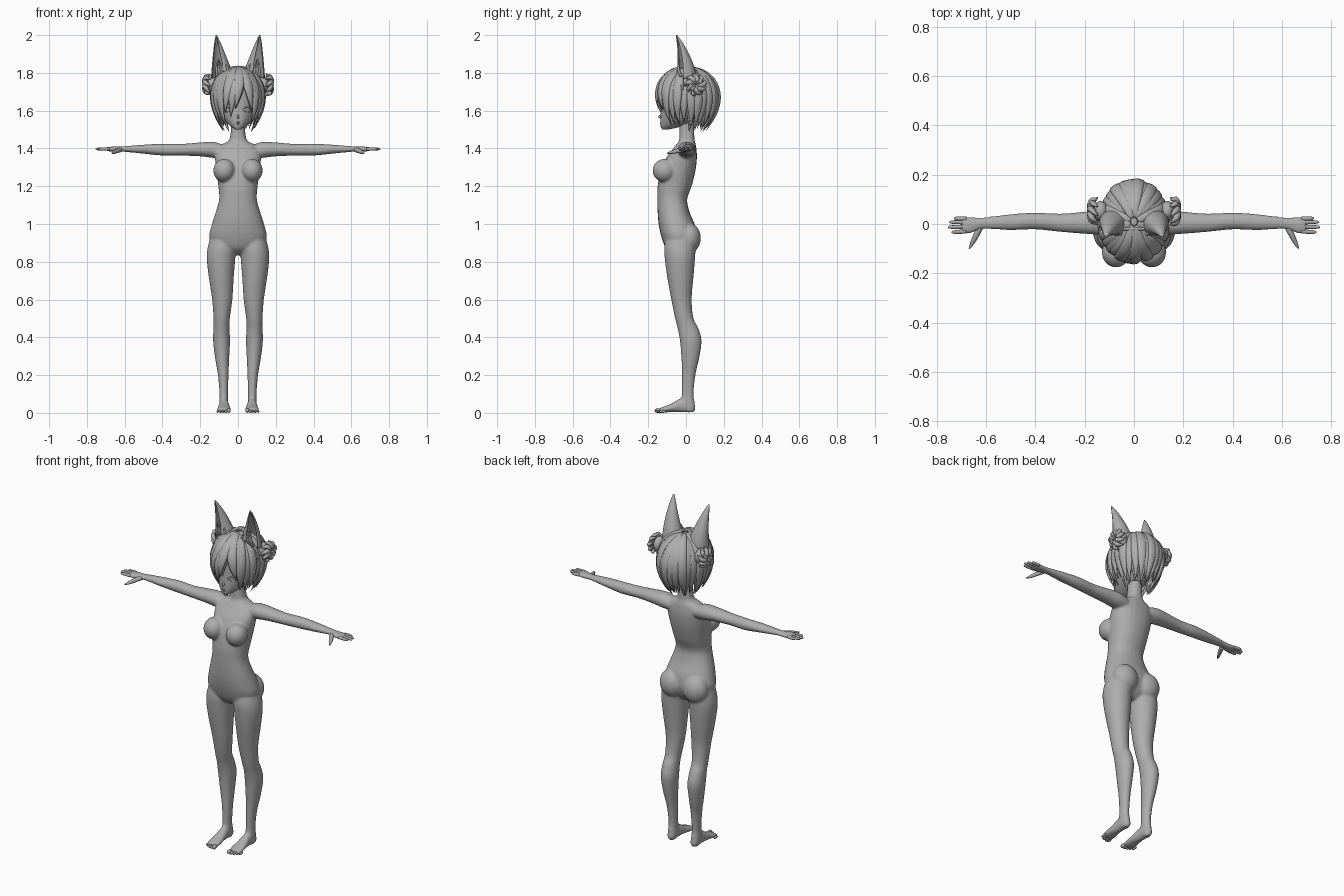
import bpy, bmesh, math, random
from math import sin, cos, pi, radians
from mathutils import Vector, Matrix

random.seed(4)
cube = bpy.data.objects.get("Cube")
if cube:
    bpy.data.objects.remove(cube)

grey = bpy.data.materials.new("plain grey")
grey.use_nodes = True
COLOUR = (0.42, 0.42, 0.42, 1)
grey.diffuse_color = COLOUR
grey.node_tree.nodes["Principled BSDF"].inputs["Base Color"].default_value = COLOUR


def finish(name, bm):
    """Turn a bmesh into a smooth, coloured object."""
    bmesh.ops.recalc_face_normals(bm, faces=bm.faces[:])
    mesh = bpy.data.meshes.new(name)
    bm.to_mesh(mesh)
    bm.free()
    mesh.materials.append(grey)
    for p in mesh.polygons:
        p.use_smooth = True
    ob = bpy.data.objects.new(name, mesh)
    bpy.context.scene.collection.objects.link(ob)
    return ob


def catmull(a, b, c, d, t):
    return 0.5 * (2 * b + (c - a) * t + (2 * a - 5 * b + 4 * c - d) * t * t
                  + (3 * b - a - 3 * c + d) * t ** 3)


def skin(bm, sections, n=16, sub=3, power=1.0):
    """Skin smooth closed sections, each a centre and two half-axis vectors."""
    last = len(sections) - 1
    dense = []
    for i in range(last):
        quad = [sections[min(max(i + k, 0), last)] for k in (-1, 0, 1, 2)]
        for s in range(sub):
            dense.append([catmull(*(q[j] for q in quad), s / sub) for j in range(3)])
    dense.append(sections[-1])
    rings = []
    for c, u, v in dense:
        ring = []
        for k in range(n):
            ca, sa = cos(2 * pi * k / n), sin(2 * pi * k / n)
            ca = math.copysign(abs(ca) ** power, ca)
            sa = math.copysign(abs(sa) ** power, sa)
            ring.append(bm.verts.new(c + u * ca + v * sa))
        rings.append(ring)
    for r, q in zip(rings, rings[1:]):
        for k in range(n):
            bm.faces.new((r[k], r[(k + 1) % n], q[(k + 1) % n], q[k]))
    bm.faces.new(rings[0])
    bm.faces.new(rings[-1])


def loft(bm, axis, rows, side=1, n=24, power=1.0):
    """Loft along an axis; a row is position, then low and high on the other two axes."""
    order = {"x": (0, 1, 2), "y": (1, 0, 2), "z": (2, 0, 1)}[axis]
    sections = []
    for t, a0, a1, b0, b1 in rows:
        c, u, v = Vector(), Vector(), Vector()
        c[order[0]], c[order[1]], c[order[2]] = t, (a0 + a1) / 2, (b0 + b1) / 2
        u[order[1]], v[order[2]] = (a1 - a0) / 2, (b1 - b0) / 2
        c.x *= side
        sections.append((c, u, v))
    skin(bm, sections, n, 3, power)


def ball(bm, centre, radii, seg=24):
    m = Matrix.Translation(centre) @ Matrix.Diagonal((*radii, 1))
    bmesh.ops.create_uvsphere(bm, u_segments=seg, v_segments=seg // 2, radius=1, matrix=m)


def tube(bm, points, radii, n=8):
    pts = [Vector(p) for p in points]
    sections = []
    for i, p in enumerate(pts):
        d = (pts[min(i + 1, len(pts) - 1)] - pts[max(i - 1, 0)]).normalized()
        u = d.cross(Vector((0.1, 0.2, 1))).normalized()
        sections.append((p, u * radii[i], d.cross(u) * radii[i]))
    skin(bm, sections, n)


# Body: torso and limbs fused into one skin
body = bmesh.new()
torso = [(.835, .05, -.06, .0), (.87, .12, -.105, .035), (.93, .152, -.13, .055),
         (1.0, .138, -.145, .045), (1.06, .119, -.15, .02), (1.13, .1, -.152, .006),
         (1.2, .104, -.15, .03), (1.28, .115, -.135, .05), (1.35, .122, -.105, .058),
         (1.39, .118, -.075, .056), (1.42, .09, -.052, .052), (1.45, .044, -.036, .045),
         (1.56, .037, -.034, .042)]
loft(body, "z", [(z, -w, w, f, b) for z, w, f, b in torso], power=0.9)
leg = [(.95, .025, .14, -.1, .04), (.88, .01, .16, -.115, .05), (.82, .014, .166, -.113, .048),
       (.72, .022, .155, -.1, .04), (.6, .03, .137, -.078, .03), (.5, .043, .13, -.058, .04),
       (.45, .045, .13, -.045, .065), (.38, .042, .132, -.032, .083),
       (.28, .047, .12, -.024, .068), (.2, .05, .106, -.022, .05), (.1, .053, .098, -.022, .04),
       (.06, .051, .1, -.03, .046), (.02, .053, .097, -.02, .05), (.003, .06, .09, 0, .04)]
foot = [(.045, .057, .093, .012, .04), (.02, .051, .099, .003, .07), (-.03, .048, .1, .003, .076),
        (-.07, .042, .106, .005, .053), (-.11, .037, .11, .002, .036), (-.142, .038, .108, .002, .024)]
arm = [(.08, -.04, .05, 1.35, 1.42), (.13, -.044, .055, 1.35, 1.435), (.2, -.04, .05, 1.358, 1.432),
       (.3, -.032, .042, 1.362, 1.424), (.4, -.022, .046, 1.362, 1.425),
       (.5, -.025, .04, 1.372, 1.42), (.6, -.02, .028, 1.382, 1.412),
       (.63, -.024, .026, 1.382, 1.41), (.66, -.037, .029, 1.382, 1.41),
       (.69, -.039, .028, 1.386, 1.408), (.7, -.036, .025, 1.389, 1.405)]
for side in (1, -1):
    loft(body, "z", leg, side)
    loft(body, "y", foot, side)
    loft(body, "x", arm, side)
    ball(body, (side * .073, -.114, 1.283), (.058, .063, .062))
    ball(body, (side * .075, .015, .925), (.074, .064, .08))
body_ob = finish("body", body)
remesh = body_ob.modifiers.new("fuse", "REMESH")
remesh.mode, remesh.voxel_size, remesh.use_smooth_shade = "VOXEL", 0.006, True
soften = body_ob.modifiers.new("soften", "SMOOTH")
soften.factor, soften.iterations = 0.5, 8

# Fingers, thumbs and toes
fingers = [(-.03, .74), (-.011, .755), (.007, .75), (.021, .73)]
for side, word in ((1, "left"), (-1, "right")):
    bm = bmesh.new()
    for y, tip in fingers:
        xs = (.68, (.7 + tip) / 2, tip - .006, tip)
        tube(bm, [(side * x, y * (1 + (x - .68) * 2), 1.397) for x in xs], (.009, .008, .006, .002))
    tube(bm, [(side * x, y, z) for x, y, z in
              ((.622, -.008, 1.393), (.64, -.045, 1.387), (.655, -.075, 1.38), (.668, -.1, 1.375))],
         (.013, .012, .009, .003))
    finish(word + "_fingers", bm)
    bm = bmesh.new()
    for k in range(5):
        size = .0125 if k == 0 else .0095 - k * .0006
        ball(bm, (side * (.049 + k * .0145), -.148 + k * k * .0015, size), (size * .85, .019, size), 12)
    finish(word + "_toes", bm)

# Head with small facial features
bm = bmesh.new()
head = [(1.5, .012, -.125, -.095), (1.515, .036, -.134, -.03), (1.545, .068, -.136, .05),
        (1.585, .09, -.134, .09), (1.64, .104, -.132, .12), (1.7, .11, -.13, .13),
        (1.76, .098, -.11, .12), (1.8, .06, -.06, .08), (1.815, .02, -.02, .03)]
loft(bm, "z", [(z, -w, w, f, b) for z, w, f, b in head])
ball(bm, (0, -.134, 1.568), (.007, .012, .011), 12)
finish("head", bm)
bm = bmesh.new()
for z, r in ((1.538, .004), (1.532, .0045)):
    tube(bm, [(x, -.134 + abs(x) * .3, z) for x in (-.016, -.008, 0, .008, .016)], (.001, r, r, r, .001))
for side in (1, -1):
    for lift, r in ((.014, .004), (-.013, .0025)):
        arc = [(side * (.05 + .026 * k), -.113 + .018 * k, 1.605 + lift * (1 - k * k))
               for k in (-1, -.5, 0, .5, 1)]
        tube(bm, arc, (.001, r, r, r, .001))
finish("lips_and_eyelids", bm)

# Hair: a scalp shell covered by layered locks
CROWN = Vector((0, .01, 1.667))


def hair_point(a, phi, k):
    if phi < pi / 2:
        f, h = sin(phi), .162 * cos(phi)
    else:
        f, h = 1 - .35 * (phi - pi / 2) ** 2, -.162 * (phi - pi / 2)
    return CROWN + Vector((.134 * f * sin(a) * k, -.16 * f * cos(a) * k, h * (k if h > 0 else 1)))


def lock(bm, a, end, k, width, sweep):
    sections = []
    steps = 9
    for i in range(steps + 1):
        t = i / steps
        phi = .12 + (end - .12) * t
        ang = a + sweep * t * t
        w = width * sin(pi * (t * .65 + .12)) * (1 - t ** 4) + .001
        out = Vector((sin(ang), -cos(ang), max(cos(phi), 0))).normalized()
        lift = 1 + .02 * sin(pi * t)
        sections.append((hair_point(ang, phi, k * lift),
                         Vector((cos(ang), sin(ang), 0)) * w, out * (w * .4 + .001)))
    skin(bm, sections, 8, 2)


bm = bmesh.new()
ball(bm, CROWN, (.127, .15, .156), 32)
bare = [v for v in bm.verts if v.co.z < 1.55 or (v.co.y < -.02 and v.co.z < 1.69)]
bmesh.ops.delete(bm, geom=bare, context="VERTS")
finish("scalp_hair", bm)
bm = bmesh.new()
for count, k in ((28, 1.0), (24, .94)):
    for i in range(count):
        a = -pi + 2 * pi * (i + .5) / count
        turn = abs(a)
        if turn < radians(38):
            end = 1.95 if a > 0 else 2.12      # fringe, longer over the right eye
            sweep = -.22 if a < .25 else .25
        elif turn < radians(85):
            end, sweep = 2.45, math.copysign(.05, -a)
        else:
            end, sweep = 2.58, random.uniform(-.1, .1)
        end += random.uniform(-.1, .1)
        lock(bm, a, end, k * random.uniform(.97, 1.03), .029, sweep)
finish("hair_locks", bm)

# Hair band arching over the crown
bm = bmesh.new()
arch = [radians(d) for d in range(-75, 76, 15)]
tube(bm, [(.145 * sin(d), -.02, 1.667 + .165 * cos(d)) for d in arch], [.006] * len(arch))
finish("hair_band", bm)

for side, word in ((1, "left"), (-1, "right")):
    # Curled side bun
    bm = bmesh.new()
    hub = Vector((side * .135, .052, 1.738))
    ball(bm, hub, (.03, .042, .045), 16)
    for ring, count in ((1.0, 9), (.55, 6)):
        for i in range(count):
            g = 2 * pi * i / count + ring
            path = []
            for out, reach, twist in ((.028, .01, 0), (.042, .026, .25), (.034, .045, .55), (.012, .056, .9)):
                r = reach * ring * random.uniform(.9, 1.1)
                path.append(hub + Vector((side * (out + .006 * (1 - ring)),
                                          r * cos(g + twist), r * sin(g + twist))))
            tube(bm, path, (.006, .014 * ring, .012 * ring, .002))
    finish(word + "_hair_bun", bm)

    # Pointed ear: a cupped sheet open towards the front
    bm = bmesh.new()
    rows, cols = 14, 20
    grid = []
    for i in range(rows + 1):
        t = i / rows
        r = .06 * (1 - t) ** .85 + .0008
        c = Vector((.08 + .035 * t, .002 - .052 * t * t, 1.77 + .229 * t))
        line = []
        for j in range(cols + 1):
            g = radians(-60) + radians(42) + radians(276) * j / cols
            line.append(bm.verts.new((side * (c.x + r * cos(g)), c.y + r * .92 * sin(g), c.z)))
        grid.append(line)
    for p, q in zip(grid, grid[1:]):
        for j in range(cols):
            bm.faces.new((p[j], p[j + 1], q[j + 1], q[j]))
    ear = finish(word + "_ear", bm)
    shell = ear.modifiers.new("thickness", "SOLIDIFY")
    shell.thickness, shell.offset = .005, 0

    # Fur tufts inside the ear
    bm = bmesh.new()
    for i in range(6):
        x = .05 + .012 * i
        tube(bm, [(side * x, -.025, 1.78), (side * (x + .004), -.04, 1.82),
                  (side * (.088 + (x - .08) * .5), -.034, 1.86 + .01 * (i % 3))], (.009, .007, .001), 6)
    finish(word + "_ear_fur", bm)
